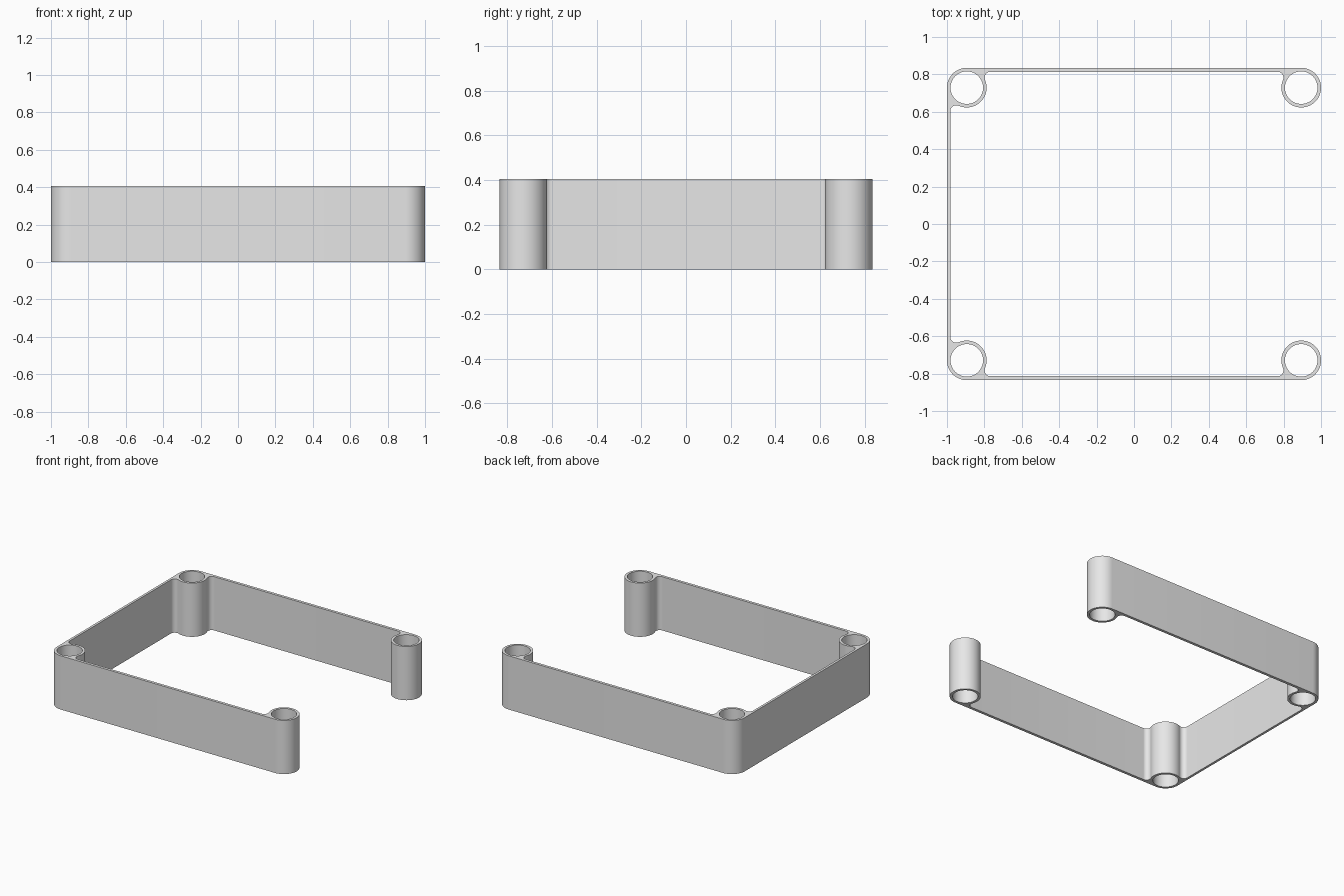
import bpy, bmesh
from math import radians, degrees, atan2, sqrt, cos, sin

if "Cube" in bpy.data.objects:
    bpy.data.objects.remove(bpy.data.objects["Cube"])

HEIGHT = 0.405
R, BORE = 0.106, 0.087            # tube outer and inner radius
CX, CY = 1 - R, 0.835 - R         # tube centres
LONG_WALL, END_WALL = 0.021, 0.018
FILLET = 0.032


def arc(cx, cy, r, start, end, step=6):
    n = max(2, round(abs(end - start) / step))
    angles = [radians(start + (end - start) * i / n) for i in range(n + 1)]
    return [(cx + r * cos(a), cy + r * sin(a)) for a in angles]


def blend(wall):
    """Offsets and angle of the fillet centre between a tube and its wall."""
    h = R - wall - FILLET
    d = sqrt((R + FILLET) ** 2 - h ** 2)
    return h, d, degrees(atan2(h, d))


h, d, a = blend(LONG_WALL)
h2, d2, a2 = blend(END_WALL)

# Back half of the outline: outer corner, free tube, long wall, corner tube
half = arc(-CX, CY, R, 180, 90)
half += arc(CX, CY, R, 90, -180 - a)
half += arc(CX - d, CY + h, FILLET, -a, 90)
half += arc(d - CX, CY + h, FILLET, 90, 180 + a)
half += arc(-CX, CY, R, a, -90 - a2)
half += arc(-CX - h2, CY - d2, FILLET, 90 - a2, 180)
outline = half + [(x, -y) for x, y in reversed(half)]

# Filled outline with four bores
curve = bpy.data.curves.new("bracket_frame", "CURVE")
curve.dimensions = "2D"
curve.fill_mode = "BOTH"
curve.extrude = HEIGHT / 2


def add_loop(points):
    clean = []
    for p in points:
        if not clean or abs(p[0] - clean[-1][0]) + abs(p[1] - clean[-1][1]) > 1e-5:
            clean.append(p)
    spline = curve.splines.new("POLY")
    spline.points.add(len(clean) - 1)
    for point, (x, y) in zip(spline.points, clean):
        point.co = (x, y, 0, 1)
    spline.use_cyclic_u = True


add_loop(outline)
for sx in (-1, 1):
    for sy in (-1, 1):
        add_loop(arc(sx * CX, sy * CY, BORE, 0, 360)[:-1])

frame = bpy.data.objects.new("bracket_frame", curve)
bpy.context.collection.objects.link(frame)
frame.location.z = HEIGHT / 2
bpy.ops.object.select_all(action="DESELECT")
frame.select_set(True)
bpy.context.view_layer.objects.active = frame
bpy.ops.object.convert(target="MESH")
frame = bpy.context.object

# Join caps to the sides
bm = bmesh.new()
bm.from_mesh(frame.data)
bmesh.ops.remove_doubles(bm, verts=bm.verts, dist=1e-4)
bmesh.ops.recalc_face_normals(bm, faces=bm.faces)
bm.to_mesh(frame.data)
bm.free()

# Plain grey
grey = bpy.data.materials.new("light_grey")
grey.use_nodes = True
colour = (0.8, 0.8, 0.8, 1)
grey.diffuse_color = colour
grey.node_tree.nodes["Principled BSDF"].inputs["Base Color"].default_value = colour
frame.data.materials.clear()
frame.data.materials.append(grey)
for face in frame.data.polygons:
    face.material_index = 0
bpy.ops.object.shade_smooth_by_angle(angle=radians(30))
